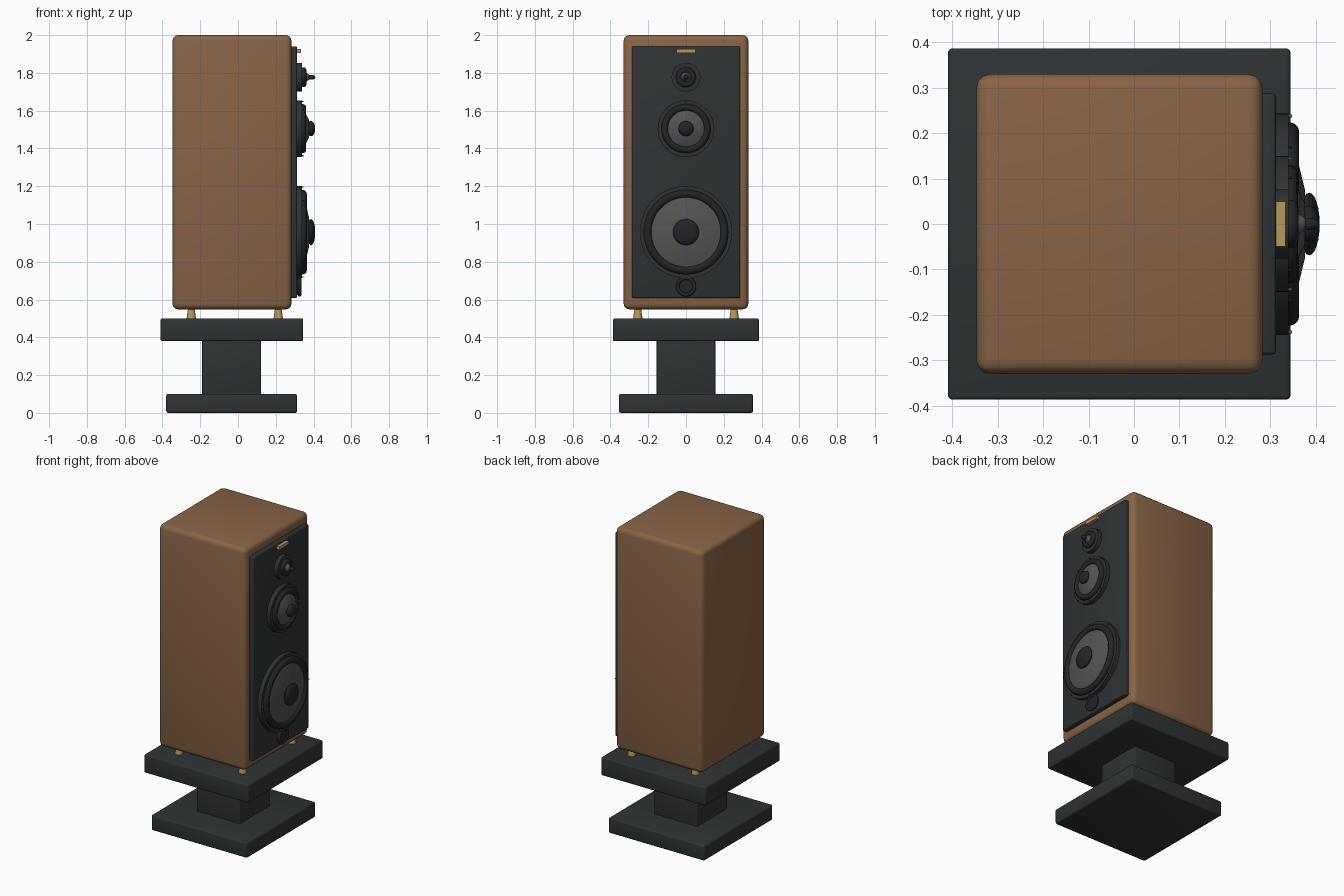
import bpy, bmesh, math
from mathutils import Matrix

if "Cube" in bpy.data.objects:
    bpy.data.objects.remove(bpy.data.objects["Cube"])


def material(name, rgb):
    m = bpy.data.materials.new(name)
    m.diffuse_color = (*rgb, 1)
    m.use_nodes = True
    m.node_tree.nodes["Principled BSDF"].inputs["Base Color"].default_value = m.diffuse_color
    return m


WOOD = material("walnut", (0.25, 0.127, 0.062))
DARK = material("charcoal", (0.028, 0.033, 0.035))
BLACK = material("rubber", (0.016, 0.018, 0.019))
GREY = material("cone_grey", (0.09, 0.09, 0.09))
BRASS = material("brass", (0.5, 0.31, 0.11))


def finish(name, bm, mat):
    me = bpy.data.meshes.new(name)
    bmesh.ops.recalc_face_normals(bm, faces=bm.faces[:])
    bm.to_mesh(me)
    bm.free()
    ob = bpy.data.objects.new(name, me)
    bpy.context.collection.objects.link(ob)
    me.materials.append(mat)
    bpy.ops.object.select_all(action='DESELECT')
    bpy.context.view_layer.objects.active = ob
    ob.select_set(True)
    bpy.ops.object.shade_smooth_by_angle(angle=math.radians(35))
    return ob


def box(name, x, y, z, mat, bevel=0.0, segments=3):
    """Box from (min, max) ranges with rounded edges."""
    bm = bmesh.new()
    bmesh.ops.create_cube(bm, size=1)
    for v in bm.verts:
        v.co = [(a + b) / 2 + c * (b - a) for (a, b), c in zip((x, y, z), v.co)]
    if bevel:
        bmesh.ops.bevel(bm, geom=bm.edges[:], offset=bevel, segments=segments,
                        profile=0.5, affect='EDGES')
    return finish(name, bm, mat)


def lathe(name, profile, z, mat, closed=False, y=0.0, steps=48):
    """Spin (x, radius) points around an axis along x at height z."""
    bm = bmesh.new()
    vs = [bm.verts.new((px, 0, r)) for px, r in profile]
    es = [bm.edges.new(p) for p in zip(vs, vs[1:])]
    if closed:
        es.append(bm.edges.new((vs[-1], vs[0])))
    bmesh.ops.spin(bm, geom=vs + es, cent=(0, 0, 0), axis=(1, 0, 0),
                   angle=math.tau, steps=steps)
    bmesh.ops.remove_doubles(bm, verts=bm.verts[:], dist=1e-5)
    bmesh.ops.translate(bm, verts=bm.verts[:], vec=(0, y, z))
    return finish(name, bm, mat)


def disc(name, x0, x1, r, z, mat, y=0.0, steps=48):
    return lathe(name, [(x0, 0), (x0, r), (x1, r), (x1, 0)], z, mat, y=y, steps=steps)


def ring(name, x, major, minor, z, mat):
    pts = [(x + minor * math.cos(math.tau * i / 12),
            major + minor * math.sin(math.tau * i / 12)) for i in range(12)]
    return lathe(name, pts, z, mat, closed=True)


def dome(name, x, half, r, z, mat):
    pts = [(x - half * math.cos(math.pi * i / 12), r * math.sin(math.pi * i / 12))
           for i in range(13)]
    pts[0], pts[-1] = (x - half, 0), (x + half, 0)
    return lathe(name, pts, z, mat)


# Stand
box("stand_base", (-0.38, 0.313), (-0.355, 0.355), (0, 0.1), DARK, 0.01)
box("stand_column", (-0.19, 0.122), (-0.155, 0.155), (0.095, 0.385), DARK, 0.006)
box("stand_top_plate", (-0.41, 0.345), (-0.387, 0.387), (0.38, 0.5), DARK, 0.01)

# Tapered brass feet
for i, (fx, fy) in enumerate([(x, y) for x in (-0.247, 0.213) for y in (-0.255, 0.255)]):
    bm = bmesh.new()
    bmesh.ops.create_cone(bm, cap_ends=True, segments=24, radius1=0.025, radius2=0.017,
                          depth=0.056, matrix=Matrix.Translation((fx, fy, 0.527)))
    finish(f"foot_{i + 1}", bm, BRASS)

# Cabinet, front baffle and badge plate
box("cabinet", (-0.347, 0.283), (-0.33, 0.33), (0.548, 2.0), WOOD, 0.03)
box("front_baffle", (0.275, 0.313), (-0.287, 0.287), (0.608, 1.94), DARK, 0.008)
box("badge_plate", (0.312, 0.334), (-0.05, 0.05), (1.905, 1.926), BRASS)

# Woofer and midrange: flange, surround, cone, dust cap
for name, z, flange, surround, minor, cone, cap in (
        ("woofer", 0.957, 0.244, 0.203, 0.021, 0.185, 0.069),
        ("midrange", 1.505, 0.15, 0.112, 0.018, 0.098, 0.04)):
    disc(f"{name}_flange", 0.313, 0.34, flange, z, DARK)
    ring(f"{name}_surround", 0.343, surround, minor, z, BLACK)
    lathe(f"{name}_cone", [(0.338, 0), (0.338, cone), (0.35, cone),
                           (0.377, cap + 0.004), (0.377, 0)], z, GREY)
    dome(f"{name}_dust_cap", 0.386, 0.023, cap, z, BLACK)
    # Small mounting bolts
    for i in range(8):
        a = math.tau * i / 8
        b = flange - 0.006
        disc(f"{name}_bolt_{i + 1}", 0.338, 0.348, 0.003, z + b * math.sin(a),
             BRASS if i % 4 == 0 else DARK, y=b * math.cos(a), steps=8)

# Tweeter
TZ = 1.777
disc("tweeter_flange", 0.313, 0.34, 0.076, TZ, DARK)
ring("tweeter_surround", 0.347, 0.038, 0.015, TZ, BLACK)
lathe("tweeter_cone", [(0.338, 0), (0.338, 0.03), (0.35, 0.03), (0.377, 0.014),
                       (0.377, 0)], TZ, GREY)
dome("tweeter_dome", 0.386, 0.023, 0.013, TZ, BLACK)

# Bass port: rim and recessed throat
ring("port_rim", 0.326, 0.044, 0.01, 0.67, BLACK)
disc("port_throat", 0.312, 0.33, 0.046, 0.67, BLACK)
